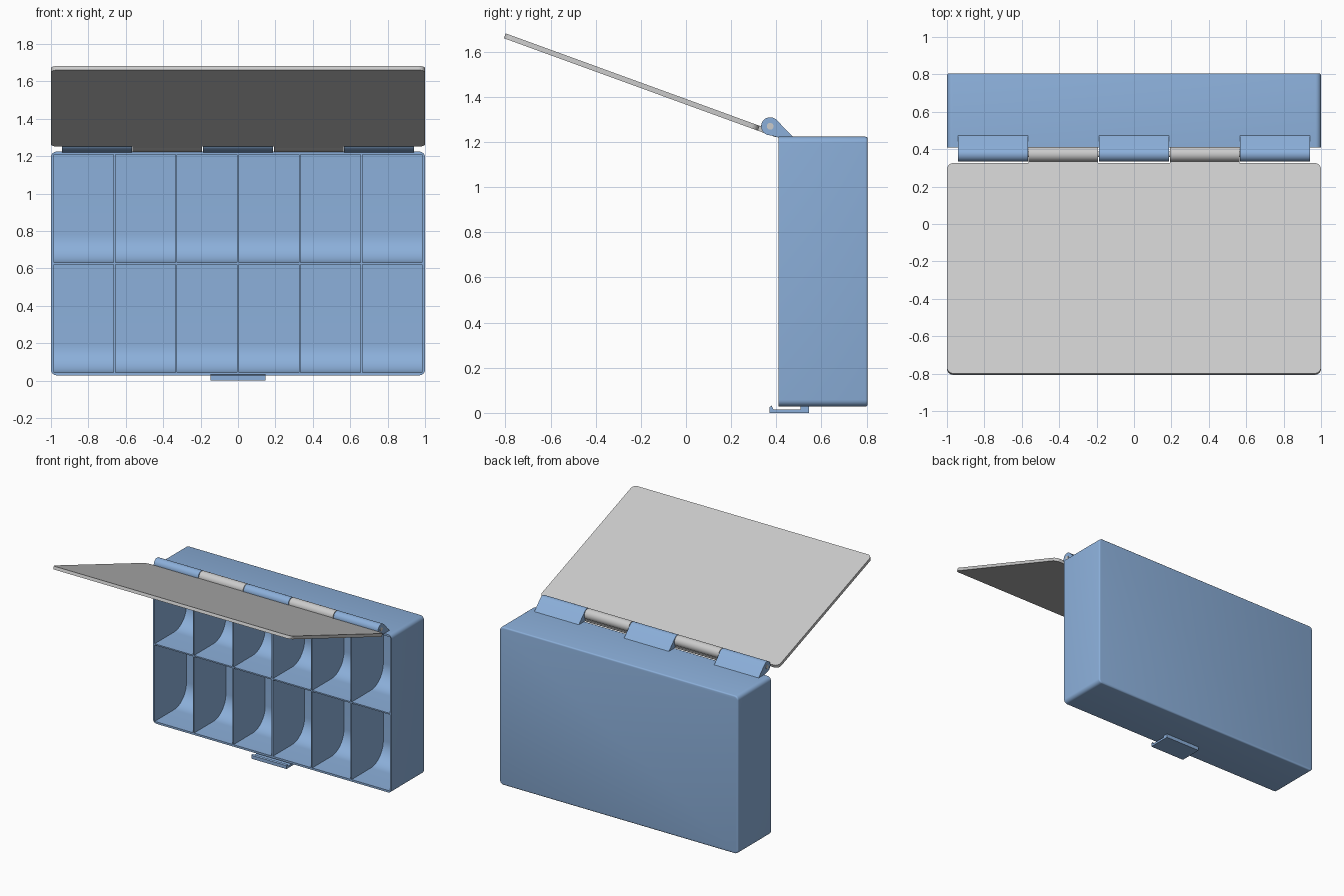
import bpy, bmesh
from math import sin, cos, pi, radians
from mathutils import Matrix, Vector

if "Cube" in bpy.data.objects:
    bpy.data.objects.remove(bpy.data.objects["Cube"])

blue = bpy.data.materials.new("blue_plastic")
blue.diffuse_color = (0.26, 0.43, 0.70, 1)
blue.use_nodes = True
blue.node_tree.nodes["Principled BSDF"].inputs["Base Color"].default_value = blue.diffuse_color

AXIS_Y, AXIS_Z, R = 0.373, 1.27, 0.04      # hinge axis and knuckle radius
FRONT, BACK, BOT, TOP = 0.41, 0.805, 0.028, 1.224


def arc(cx, cy, r, a0, a1, n):
    return [(cx + r * cos(radians(a0 + (a1 - a0) * i / n)),
             cy + r * sin(radians(a0 + (a1 - a0) * i / n))) for i in range(n + 1)]


def rounded_rect(x0, x1, z0, z1, r, n=6):
    pts = []
    for cx, cz, a in ((x1 - r, z1 - r, 0), (x0 + r, z1 - r, 90),
                      (x0 + r, z0 + r, 180), (x1 - r, z0 + r, 270)):
        pts += arc(cx, cz, r, a, a + 90, n)
    return pts


def add_prism(bm, profile, a, b, axis):
    """Extrude a 2D profile from a to b; axis X uses (y, z), axis Y uses (x, z)."""
    put = (lambda p, t: (t, p[0], p[1])) if axis == 'X' else (lambda p, t: (p[0], t, p[1]))
    lo = [bm.verts.new(put(p, a)) for p in profile]
    hi = [bm.verts.new(put(p, b)) for p in profile]
    n = len(profile)
    faces = [bm.faces.new(lo), bm.faces.new(hi)]
    for i in range(n):
        j = (i + 1) % n
        faces.append(bm.faces.new((lo[i], lo[j], hi[j], hi[i])))
    bmesh.ops.recalc_face_normals(bm, faces=faces)


def finish(bm, name, mat=None):
    me = bpy.data.meshes.new(name)
    bm.to_mesh(me)
    bm.free()
    ob = bpy.data.objects.new(name, me)
    bpy.context.collection.objects.link(ob)
    if mat:
        me.materials.append(mat)
    return ob


def select(ob):
    bpy.ops.object.select_all(action='DESELECT')
    ob.select_set(True)
    bpy.context.view_layer.objects.active = ob


def smooth(ob):
    select(ob)
    bpy.ops.object.shade_smooth_by_angle(angle=radians(35))


# Tray body with a softened back rim
bm = bmesh.new()
add_prism(bm, rounded_rect(-1, 1, BOT, TOP, 0.03), FRONT, BACK, 'Y')
rim = [e for e in bm.edges if all(v.co.y > BACK - 1e-4 for v in e.verts)]
bmesh.ops.bevel(bm, geom=rim, offset=0.01, segments=3, profile=0.5, affect='EDGES')
tray = finish(bm, "tray_body", blue)

# Compartment cutters: six columns, two rows, each with a scooped floor
bm = bmesh.new()
wall, div, deep, scoop = 0.015, 0.01, BACK - 0.015, 0.15
pitch_x = (2 - 2 * wall + div) / 6
pitch_z = (TOP - BOT - 2 * wall + div) / 2
for row in range(2):
    z0 = BOT + wall + row * pitch_z
    z1 = z0 + pitch_z - div
    profile = [(FRONT - 0.1, z1), (FRONT - 0.1, z0)]
    profile += arc(deep - scoop, z0 + scoop, scoop, -90, 0, 12) + [(deep, z1)]
    for col in range(6):
        x0 = -1 + wall + col * pitch_x
        add_prism(bm, profile, x0, x0 + pitch_x - div, 'X')
cutter = finish(bm, "compartment_cutter", blue)
cutter.hide_render = True
mod = tray.modifiers.new("compartments", 'BOOLEAN')
mod.operation, mod.solver, mod.object = 'DIFFERENCE', 'EXACT', cutter
select(tray)
bpy.ops.object.modifier_apply(modifier=mod.name)
bpy.data.objects.remove(cutter)
smooth(tray)

# Hinge knuckles on the tray: round barrel with a sloping foot
bm = bmesh.new()
foot = arc(AXIS_Y, AXIS_Z, R, 45, 270, 20) + [(0.412, TOP - 0.004), (0.477, TOP - 0.004)]
for x0, x1 in ((-0.94, -0.567), (-0.188, 0.188), (0.567, 0.94)):
    add_prism(bm, foot, x0, x1, 'X')
smooth(finish(bm, "tray_hinge_knuckles", blue))

# Front latch under the tray
bm = bmesh.new()
add_prism(bm, [(0.37, 0), (0.545, 0), (0.545, BOT + 0.002), (0.507, BOT + 0.002),
               (0.507, 0.016), (0.387, 0.016), (0.38, 0.032), (0.37, 0.026)],
          -0.148, 0.148, 'X')
finish(bm, "latch", blue)

# Lid, modelled closed in front of the tray, then swung open about the hinge
swing = (Matrix.Translation((0, AXIS_Y, AXIS_Z)) @ Matrix.Rotation(radians(-110), 4, 'X')
         @ Matrix.Translation((0, -AXIS_Y, -AXIS_Z)))
lid_in, lid_out = AXIS_Y + 0.037, AXIS_Y + 0.014
bm = bmesh.new()
add_prism(bm, rounded_rect(-1, 1, BOT, TOP + 0.001, 0.035), lid_out, lid_in, 'Y')
bm.transform(swing)
smooth(finish(bm, "lid_panel"))

# Lid knuckles with a tab running into the panel
bm = bmesh.new()
for side in (-1, 1):
    x0, x1 = sorted((side * 0.192, side * 0.563))
    add_prism(bm, arc(AXIS_Y, AXIS_Z, R, 0, 348.75, 31), x0, x1, 'X')
    add_prism(bm, [(lid_out, TOP - 0.02), (lid_in, TOP - 0.02),
                   (lid_in, AXIS_Z + R), (lid_out, AXIS_Z + R)], x0, x1, 'X')
bm.transform(swing)
smooth(finish(bm, "lid_hinge_knuckles"))

# Hinge pin
bm = bmesh.new()
add_prism(bm, arc(AXIS_Y, AXIS_Z, 0.015, 0, 345, 23), -0.942, 0.942, 'X')
smooth(finish(bm, "hinge_pin"))
